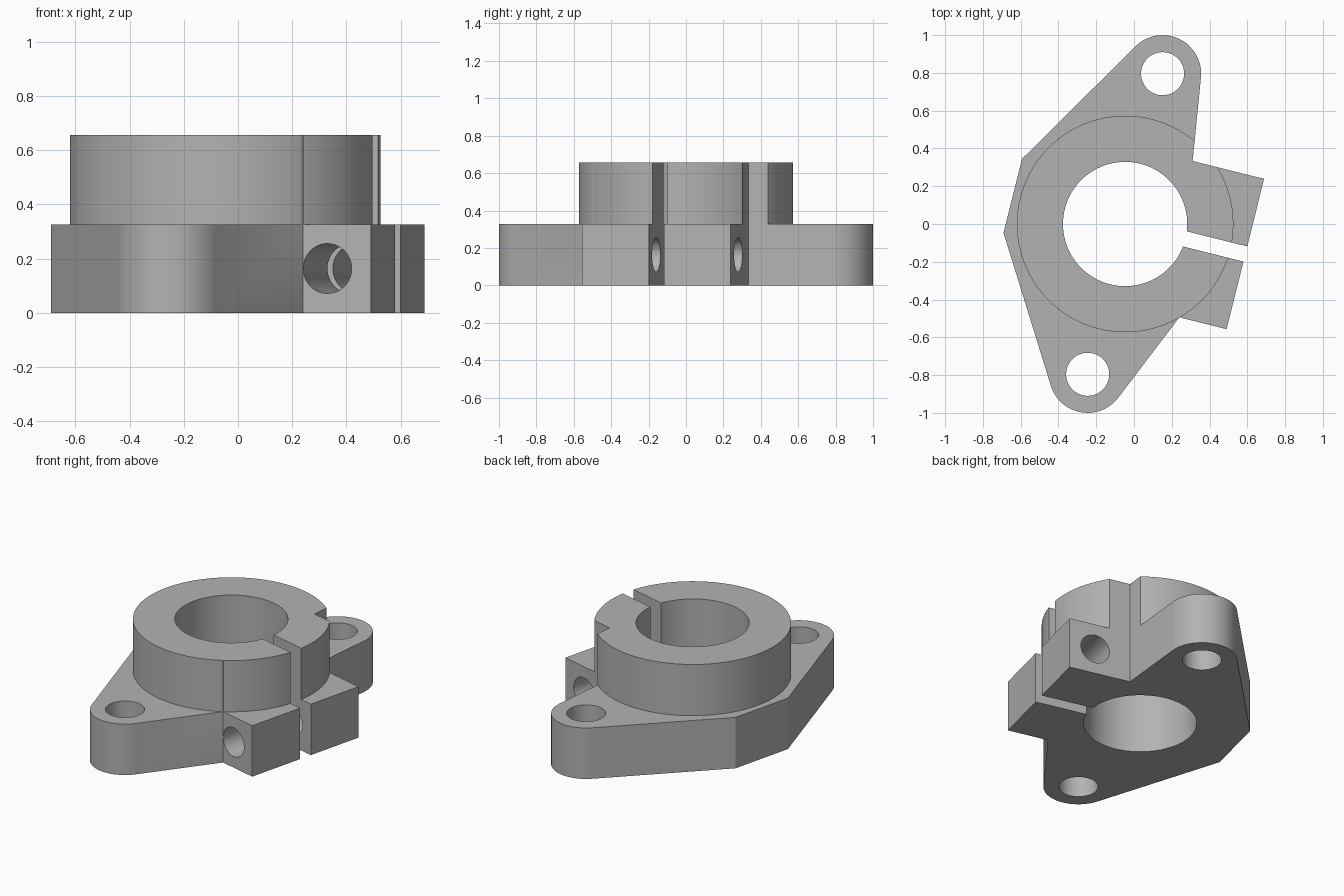
import bpy, bmesh
from math import atan2, acos, hypot, cos, sin, pi, radians
from mathutils import Matrix, Vector

default = bpy.data.objects.get("Cube")
if default:
    bpy.data.objects.remove(default, do_unlink=True)

FLANGE_H, TOTAL_H = 0.327, 0.656
COLLAR_R, BORE_R = 0.573, 0.329
EAR_V, EAR_R, EAR_HOLE_R = 0.82, 0.204, 0.114
BACK_U, BACK_V = -0.613, 0.202
LUG_U, LUG_V = 0.656, 0.41
BOLT_U, BOLT_R, SLIT_W = 0.491, 0.092, 0.083

metal = bpy.data.materials.new("grey metal")
metal.use_nodes = True
grey = (0.45, 0.45, 0.45, 1)
metal.diffuse_color = grey
metal.node_tree.nodes["Principled BSDF"].inputs["Base Color"].default_value = grey


def add_object(name, bm):
    bmesh.ops.recalc_face_normals(bm, faces=bm.faces)
    mesh = bpy.data.meshes.new(name)
    bm.to_mesh(mesh)
    bm.free()
    mesh.materials.append(metal)
    obj = bpy.data.objects.new(name, mesh)
    bpy.context.collection.objects.link(obj)
    return obj


def cylinder(name, radius, depth, centre, rotation=Matrix(), sides=96):
    bm = bmesh.new()
    bmesh.ops.create_cone(bm, cap_ends=True, segments=sides, radius1=radius, radius2=radius,
                          depth=depth, matrix=Matrix.Translation(centre) @ rotation)
    return add_object(name, bm)


def box(name, size, centre):
    bm = bmesh.new()
    bmesh.ops.create_cube(bm, size=1, matrix=Matrix.Translation(centre) @ Matrix.Diagonal((*size, 1)))
    return add_object(name, bm)


def cut(target, cutter):
    """Subtract the cutter, then discard it."""
    cutter.hide_render = True
    mod = target.modifiers.new("cut", 'BOOLEAN')
    mod.operation, mod.solver, mod.object = 'DIFFERENCE', 'EXACT', cutter
    bpy.context.view_layer.objects.active = target
    bpy.ops.object.modifier_apply(modifier=mod.name)
    bpy.data.objects.remove(cutter, do_unlink=True)


def ear_arc(centre_v, before, after, steps=28):
    """Rounded ear end, tangent to the walls from the two neighbouring corners."""
    def tangent(point, side):
        du, dv = point[0], point[1] - centre_v
        return atan2(dv, du) + side * acos(EAR_R / hypot(du, dv))
    start, end = tangent(before, 1), tangent(after, -1)
    while end < start:
        end += 2 * pi
    angles = [start + (end - start) * i / steps for i in range(steps + 1)]
    return [(EAR_R * cos(a), centre_v + EAR_R * sin(a)) for a in angles]


# Outline: two clamp lugs, two ears and a flat back
lower_corner, upper_corner = (0.398, -LUG_V), (0.266, LUG_V)
back_top, back_bottom = (BACK_U, BACK_V), (BACK_U, -BACK_V)
outline = [lower_corner, (LUG_U, -LUG_V), (LUG_U, LUG_V), upper_corner]
outline += ear_arc(EAR_V, upper_corner, back_top)
outline += [back_top, back_bottom]
outline += ear_arc(-EAR_V, back_bottom, lower_corner)

bm = bmesh.new()
base = bm.faces.new([bm.verts.new((u, v, 0)) for u, v in outline])
top = bmesh.ops.extrude_face_region(bm, geom=[base])["geom"]
bmesh.ops.translate(bm, vec=(0, 0, TOTAL_H),
                    verts=[g for g in top if isinstance(g, bmesh.types.BMVert)])
body = add_object("shaft_clamp_flange", bm)

# Trim everything outside the collar above the flange
trim = box("collar_trim", (3, 3, 1), (0, 0, FLANGE_H + 0.5))
cut(trim, cylinder("collar_core", COLLAR_R, 3, (0, 0, 0.5), sides=128))
cut(body, trim)

# Bore, ear holes, slit and clamp bolt hole
cut(body, cylinder("bore", BORE_R, 3, (0, 0, 0)))
for side in (1, -1):
    cut(body, cylinder("ear_hole", EAR_HOLE_R, 3, (0, side * EAR_V, 0), sides=64))
cut(body, box("slit", (1, SLIT_W, 3), (0.5, 0, 0)))
cut(body, cylinder("bolt_hole", BOLT_R, 1.2, (BOLT_U, 0, FLANGE_H / 2),
                   Matrix.Rotation(radians(90), 4, 'X'), sides=64))

# Turn into place and shade
body.data.transform(Matrix.Translation((-0.047, 0, 0)) @ Matrix.Rotation(radians(-14), 4, 'Z'))
bpy.ops.object.select_all(action='DESELECT')
body.select_set(True)
bpy.context.view_layer.objects.active = body
bpy.ops.object.shade_smooth_by_angle(angle=radians(30))
